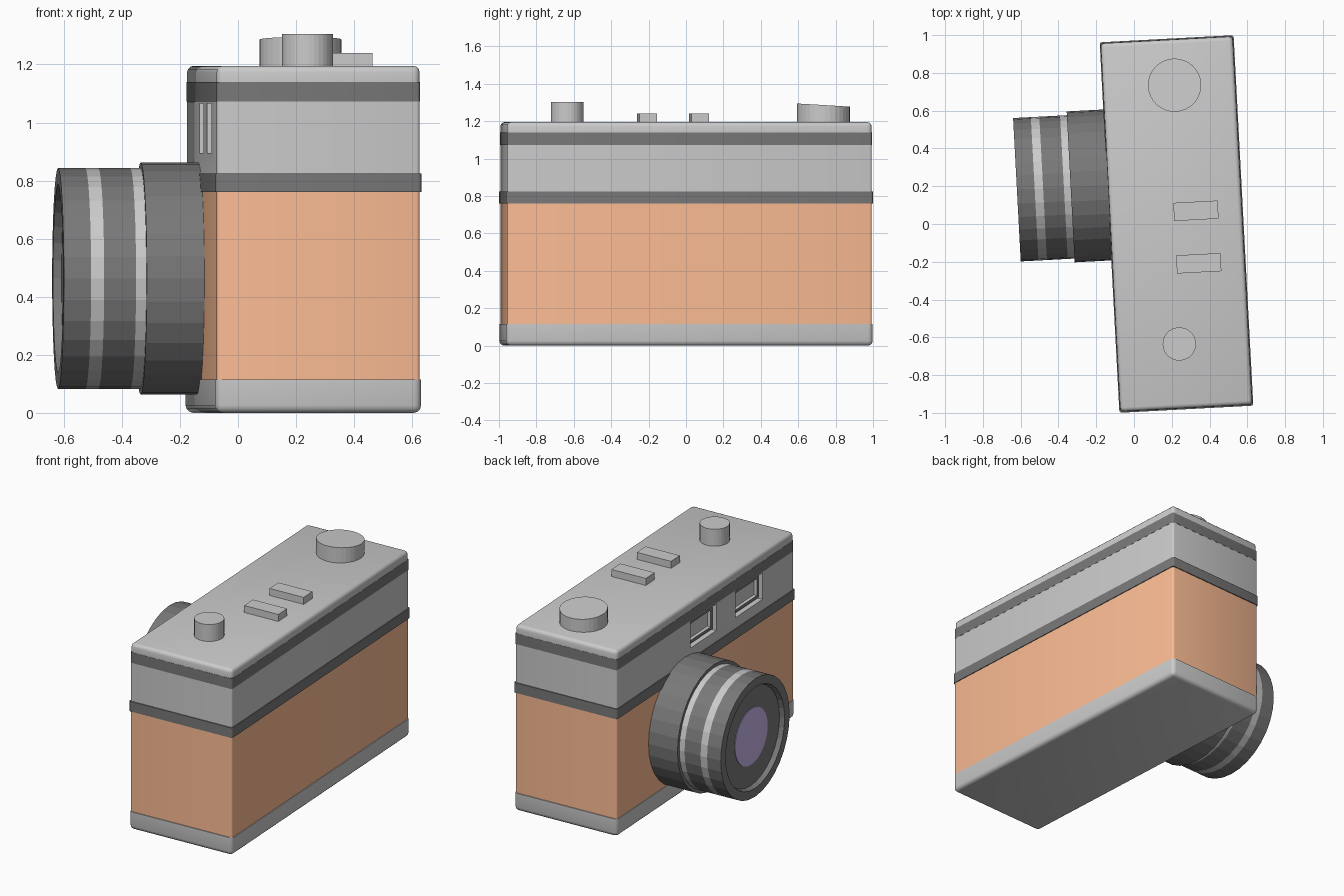
import bpy, bmesh
from math import sin, cos, tau, radians
from mathutils import Matrix, Vector

if "Cube" in bpy.data.objects:
    bpy.data.objects.remove(bpy.data.objects["Cube"])

# Whole camera is turned slightly and shifted; lens points to local -x
PLACE = Matrix.Translation((0.225, 0, 0)) @ Matrix.Rotation(radians(3.05), 4, 'Z')


def material(name, rgb):
    m = bpy.data.materials.new(name)
    m.diffuse_color = (*rgb, 1)
    m.use_nodes = True
    m.node_tree.nodes["Principled BSDF"].inputs["Base Color"].default_value = m.diffuse_color
    return m


DARK = material("dark", (0.19, 0.19, 0.19))
ORANGE = material("orange", (0.98, 0.51, 0.30))
PURPLE = material("glass", (0.58, 0.46, 0.82))


def finish(bm, name, mats=(), smooth=False):
    bmesh.ops.recalc_face_normals(bm, faces=bm.faces)
    bm.transform(PLACE)
    me = bpy.data.meshes.new(name)
    bm.to_mesh(me)
    bm.free()
    for m in mats:
        me.materials.append(m)
    ob = bpy.data.objects.new(name, me)
    bpy.context.collection.objects.link(ob)
    if smooth:
        bpy.ops.object.select_all(action='DESELECT')
        ob.select_set(True)
        bpy.context.view_layer.objects.active = ob
        bpy.ops.object.shade_smooth_by_angle(angle=radians(40))
    return ob


def box_bm(x0, x1, y0, y1, z0, z1):
    bm = bmesh.new()
    bmesh.ops.create_cube(bm, size=1)
    bm.transform(Matrix.Translation(((x0 + x1) / 2, (y0 + y1) / 2, (z0 + z1) / 2))
                 @ Matrix.Diagonal((x1 - x0, y1 - y0, z1 - z0, 1)))
    return bm


def slab(name, hx, hy, z0, z1, mat=None, round_z=None, r=0.012):
    """Body layer with rounded upright edges and optionally a rounded rim."""
    bm = box_bm(-hx, hx, -hy, hy, z0, z1)
    edges = []
    for e in bm.edges:
        a, b = (v.co.z for v in e.verts)
        rim = round_z is not None and abs(a - round_z) < 1e-4 and abs(b - round_z) < 1e-4
        if abs(a - b) > 1e-4 or rim:
            edges.append(e)
    bmesh.ops.bevel(bm, geom=edges, offset=r, segments=3, profile=0.5, affect='EDGES')
    return finish(bm, name, [mat] if mat else [], True)


def lathe(name, origin, axis, profile, mat=None, sides=32, slope=0):
    """Closed turned part; profile holds (distance along axis, radius)."""
    bm = bmesh.new()
    turn = Vector((0, 0, 1)).rotation_difference(Vector(axis)).to_matrix()
    rings = []
    for d, rad in profile:
        ring = []
        for i in range(sides):
            t = tau * i / sides
            p = Vector((rad * cos(t), rad * sin(t), d))
            if d > 0:
                p.z += slope * p.y
            ring.append(bm.verts.new(Vector(origin) + turn @ p))
        rings.append(ring)
    for a, b in zip(rings, rings[1:]):
        for i in range(sides):
            j = (i + 1) % sides
            bm.faces.new((a[i], a[j], b[j], b[i]))
    bmesh.ops.remove_doubles(bm, verts=bm.verts, dist=1e-5)
    return finish(bm, name, [mat] if mat else [])


# Body layers
slab("base_plate", 0.355, 0.982, 0, 0.115, round_z=0, r=0.026)
slab("leather_wrap", 0.350, 0.976, 0.115, 0.76, ORANGE)
slab("middle_band", 0.355, 0.982, 0.76, 0.825, DARK)
housing = slab("upper_housing", 0.350, 0.976, 0.825, 1.072)
slab("upper_band", 0.351, 0.977, 1.072, 1.14, DARK)
slab("top_plate", 0.350, 0.976, 1.14, 1.195, round_z=1.195, r=0.022)

# Viewfinder windows: recess, dark frame, sunken pane
for side, y0, y1 in (("left", -0.122, 0.166), ("right", -0.632, -0.335)):
    z0, z1 = 0.895, 1.066
    cutter = finish(box_bm(-0.5, -0.30, y0, y1, z0, z1), side + "_window_cutter")
    cutter.hide_render = True
    cutter.hide_viewport = True
    cut = housing.modifiers.new(side + "_window", 'BOOLEAN')
    cut.operation = 'DIFFERENCE'
    cut.solver = 'EXACT'
    cut.object = cutter

    bm = box_bm(-0.33, -0.302, y0 + 0.012, y1 - 0.012, z0 + 0.012, z1 - 0.012)
    front = min(bm.faces, key=lambda f: f.calc_center_median().x)
    front.normal_update()
    bmesh.ops.inset_individual(bm, faces=[front], thickness=0.028, depth=0)
    inner = bmesh.ops.inset_individual(bm, faces=[front], thickness=0.002, depth=-0.02)
    grey = set(inner["faces"]) | {front}
    for f in bm.faces:
        f.material_index = 1 if f in grey else 0
    finish(bm, side + "_window_frame", [DARK, None])

# Lens, stacked rings outward from the body (distance from body centre plane)
LENS = (0, 0.226, 0.4625)


def ring(name, d0, d1, rad, mat=None):
    lathe(name, LENS, (-1, 0, 0), [(d0, 0), (d0, rad), (d1, rad), (d1, 0)], mat)


ring("lens_mount", 0.33, 0.549, 0.40, DARK)
ring("inner_silver_ring", 0.549, 0.585, 0.38)
ring("focus_ring", 0.585, 0.695, 0.38, DARK)
ring("outer_silver_ring", 0.695, 0.74, 0.38)
lathe("lens_front", LENS, (-1, 0, 0),
      [(0.74, 0), (0.74, 0.38), (0.834, 0.38), (0.834, 0.325), (0.805, 0.315), (0.805, 0)], DARK)
lathe("lens_glass", LENS, (-1, 0, 0),
      [(0.80, 0), (0.80, 0.18), (0.808, 0.18), (0.812, 0.10), (0.814, 0)], PURPLE)

# Top controls
lathe("large_dial", (0.029, 0.7345, 1.19), (0, 0, 1),
      [(0, 0), (0, 0.141), (0.096, 0.141), (0.096, 0)], slope=-0.06)
lathe("small_dial", (-0.019, -0.635, 1.19), (0, 0, 1),
      [(0, 0), (0, 0.088), (0.114, 0.088), (0.114, 0)])
for name, y in (("rear_button", 0.0645), ("front_button", -0.214)):
    finish(box_bm(-0.011, 0.224, y - 0.048, y + 0.048, 1.19, 1.24), name)
